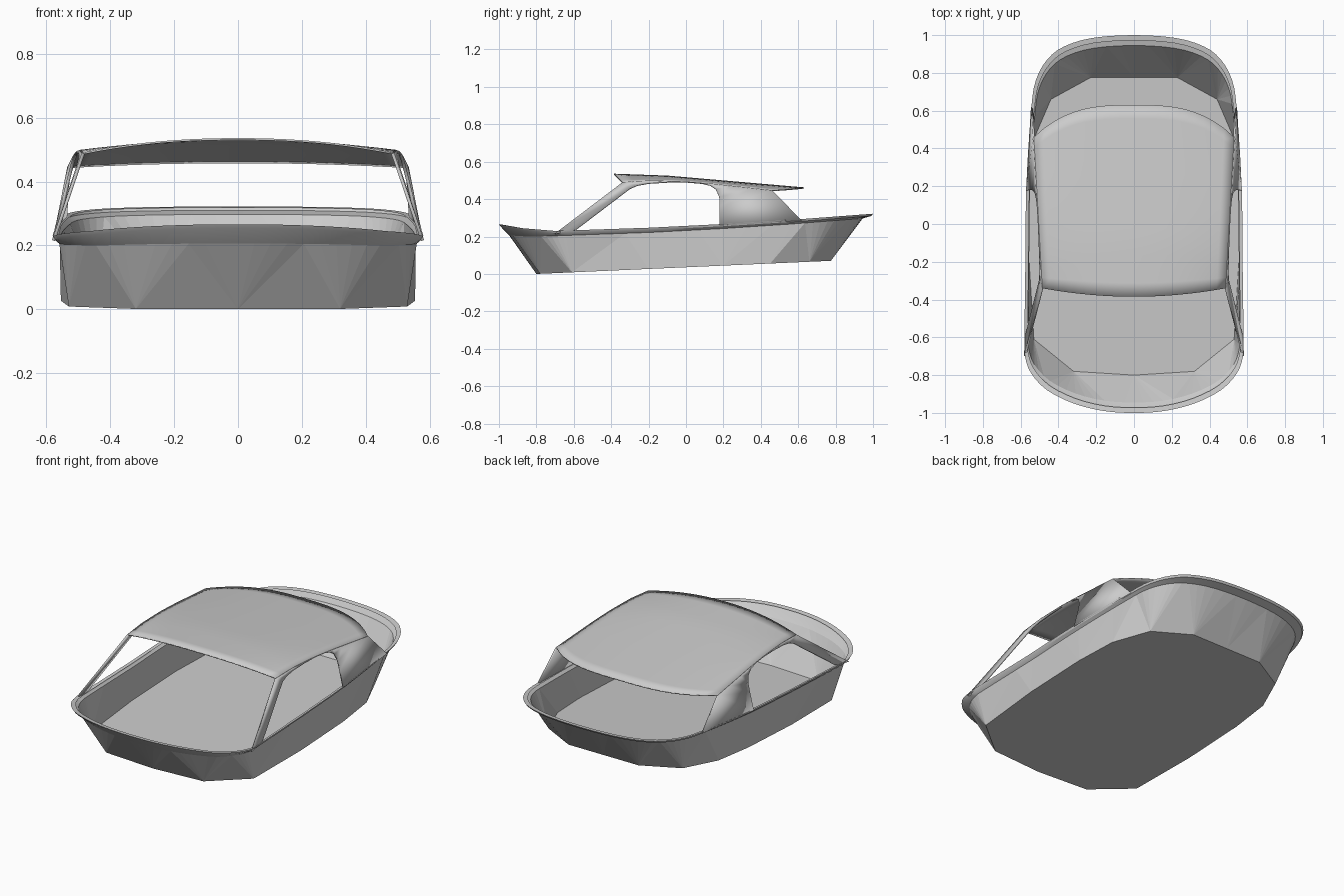
import bpy, bmesh
from mathutils import Vector

if "Cube" in bpy.data.objects:
    bpy.data.objects.remove(bpy.data.objects["Cube"], do_unlink=True)

grey = bpy.data.materials.new("plain grey")
grey.use_nodes = True
grey.diffuse_color = (0.6, 0.6, 0.6, 1)
grey.node_tree.nodes["Principled BSDF"].inputs["Base Color"].default_value = grey.diffuse_color


def make_object(name, verts, faces, thickness=0, smooth=True):
    mesh = bpy.data.meshes.new(name)
    mesh.from_pydata([tuple(v) for v in verts], [], faces)
    bm = bmesh.new()
    bm.from_mesh(mesh)
    bmesh.ops.remove_doubles(bm, verts=bm.verts, dist=0.0005)
    bmesh.ops.recalc_face_normals(bm, faces=bm.faces)
    bm.to_mesh(mesh)
    bm.free()
    mesh.materials.append(grey)
    obj = bpy.data.objects.new(name, mesh)
    bpy.context.collection.objects.link(obj)
    if thickness:
        mod = obj.modifiers.new("thickness", "SOLIDIFY")
        mod.thickness = thickness
        mod.offset = 0
    if smooth:
        bpy.ops.object.select_all(action="DESELECT")
        obj.select_set(True)
        bpy.context.view_layer.objects.active = obj
        bpy.ops.object.shade_smooth_by_angle(angle=0.5)
    return obj


def lerp_table(table, t):
    for (a, p), (b, q) in zip(table, table[1:]):
        if t <= b:
            return p + (q - p) * max(0, t - a) / (b - a)
    return table[-1][1]


def spline(points, steps):
    # Catmull-Rom curve mirrored at both ends on the centre line
    pts = [Vector(p) for p in points]
    flip = lambda p: Vector((-p.x, p.y))
    pts = [flip(pts[1])] + pts + [flip(pts[-2])]
    out = []
    for a, b, c, d in zip(pts, pts[1:], pts[2:], pts[3:]):
        for s in range(steps):
            t = s / steps
            out.append(0.5 * (2 * b + (c - a) * t + (2 * a - 5 * b + 4 * c - d) * t * t
                              + (3 * b - a - 3 * c + d) * t ** 3))
    return out + [pts[-2]]


def mirrored_loop(half):
    return half + [Vector((-p.x, p.y)) for p in half[-2:0:-1]]


# Outline of the rim, seen from above
outline = mirrored_loop(spline([
    (0, -1), (.16, -.99), (.32, -.95), (.46, -.88), (.545, -.79), (.577, -.7), (.58, -.6),
    (.575, -.2), (.57, .2), (.545, .6), (.52, .76), (.46, .87), (.37, .94), (.22, .985), (0, 1)], 3))
RIM_Z = [(-1, .266), (-.88, .245), (-.7, .23), (-.2, .247), (.2, .267), (.6, .292), (1, .322)]
LIP = [(-1, .06), (-.7, .025), (1, .025)]


def rim_loop(sx, sy, drop):
    return [Vector((p.x * sx, p.y * sy, lerp_table(RIM_Z, p.y) - drop(p.y))) for p in outline]


hull_top = rim_loop(.965, .945, lambda y: lerp_table(LIP, y))

# Hull: angular floor, with fans of facets rising to the curved top
floor = [Vector((p.x, p.y, .07 * (p.y + .8) / 1.57)) for p in mirrored_loop([Vector(p) for p in [
    (0, -.8), (.32, -.78), (.53, -.61), (.555, -.2), (.553, .2), (.53, .45), (.44, .66),
    (.23, .775), (0, .775)]])]
n, m = len(hull_top), len(floor)
near = [min(range(m), key=lambda k: (floor[k].xy - p.xy).length) for p in hull_top]
faces = [tuple(range(m))]
for i in range(n):
    j, k = (i + 1) % n, near[i]
    faces.append((m + i, m + j, k))
    while k != near[j]:
        faces.append((k, m + j, (k + 1) % m))
        k = (k + 1) % m
make_object("hull", floor + hull_top, faces, smooth=False)

# Rim: flared lip with a narrow flange on top
loops = [hull_top,
         rim_loop(.992, .992, lambda y: .012),
         rim_loop(1, 1, lambda y: 0),
         rim_loop(.97, .972, lambda y: .004)]
faces = [(r * n + i, r * n + (i + 1) % n, (r + 1) * n + (i + 1) % n, (r + 1) * n + i)
         for r in range(len(loops) - 1) for i in range(n)]
make_object("rim", sum(loops, []), faces)

# Roof: crowned panel with curved front and rear edges
CROWN = [(0, .533), (.28, .523), (1, .46)]
EDGE = [(0, .488), (.18, .497), (.4, .493), (.6, .48), (1, .445)]


def roof_point(u, v):
    front = -.385 + .045 * u * u
    rear = .63 - .17 * abs(u) ** 3
    crown, edge = lerp_table(CROWN, v), lerp_table(EDGE, v)
    return Vector((u * (.485 + .045 * v), front + (rear - front) * v,
                   crown + (edge - crown) * abs(u) ** 2.2))


cols, rows = 20, 14
verts = [roof_point(2 * c / cols - 1, r / rows) for r in range(rows + 1) for c in range(cols + 1)]
faces = [(k, k + 1, k + cols + 2, k + cols + 1)
         for r in range(rows) for c in range(cols) for k in [r * (cols + 1) + c]]
make_object("roof", verts, faces, .006)


# Sides: slim front pillar, window arch and broad rear quarter in one strip
def side_point(y, z):
    v = min(1, max(0, (y + .34) / .8))
    top, low = roof_point(1, v), lerp_table(RIM_Z, y)
    sill = lerp_table([(-.7, .573), (.2, .565), (.62, .54)], y)
    return Vector((sill + (top.x - sill) * (z - low) / (top.z - low), y, z))


WINDOW = [(-.3, .455), (-.26, .472), (-.2, .483), (-.1, .489), (0, .49), (.08, .484),
          (.13, .472), (.16, .452), (.178, .41), (.18, .36)]
ROOF_V = [0, .1, .18, .3, .42, .52, .62, .72, .86, 1]
outer = [side_point(-.7, .215)] + [roof_point(1, v) for v in ROOF_V] + [side_point(.62, .285)]
inner = [side_point(y, z) for y, z in [(-.59, .235)] + WINDOW + [(.178, .26)]]
count = len(outer)
strip = [(i, i + 1, count + i + 1, count + i) for i in range(count - 1)]
for name, side in (("left_side_frame", 1), ("right_side_frame", -1)):
    make_object(name, [Vector((p.x * side, p.y, p.z)) for p in outer + inner], strip, .01)
